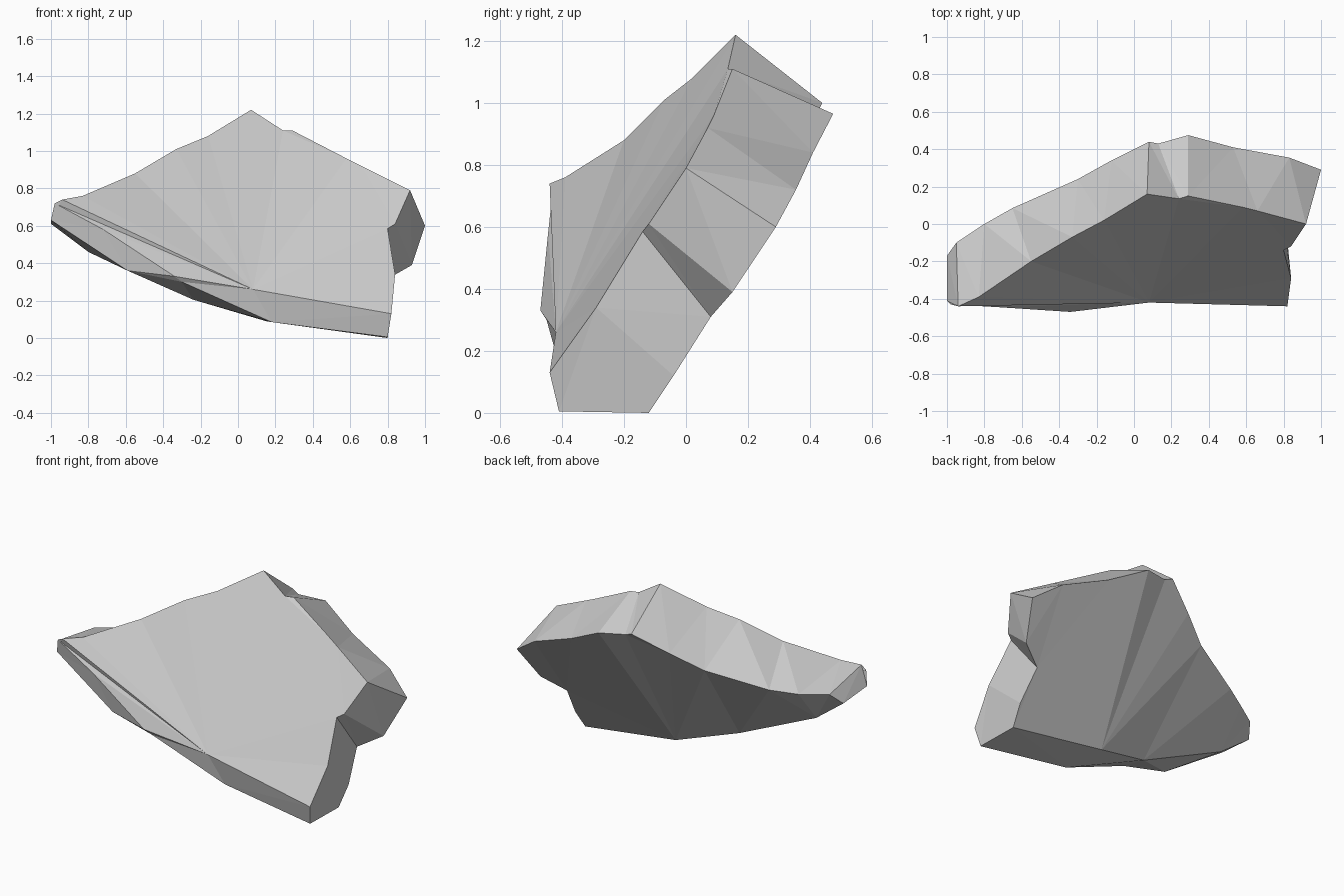
import bpy, bmesh

if "Cube" in bpy.data.objects:
    bpy.data.objects.remove(bpy.data.objects["Cube"])

# Front rim of the slab: along the top, down the right side, back along the bottom
front = [(-.94, -.44, .74), (-.83, -.39, .76), (-.55, -.20, .88), (-.33, -.07, 1.01),
         (-.16, .02, 1.08), (.07, .16, 1.22), (.24, .135, 1.11), (.29, .15, 1.11),
         (.58, .09, .96), (.66, .07, .92), (.92, 0, .79), (.84, -.12, .61),
         (.80, -.14, .585), (.84, -.29, .34), (.82, -.44, .13), (.08, -.42, .26),
         (-.34, -.47, .33), (-.72, -.445, .58), (-.98, -.43, .72)]

# Back rim, matched point for point
back = [(-.95, -.10, .68), (-.80, 0, .68), (-.65, .085, .70), (-.30, .24, .79),
        (-.12, .34, .89), (.08, .44, 1.0), (.13, .43, .98), (.29, .475, .965),
        (.53, .41, .84), (.83, .355, .72), (1, .29, .60), (.93, .15, .39),
        (.79, .08, .31), (.815, -.04, .12), (.80, -.12, 0), (.15, -.11, .09),
        (-.24, -.20, .205), (-.80, -.18, .46), (-1, -.17, .61)]

# Chipped ridge running under the front face, for the bottom points only
ridge = [(.80, -.41, .005), (.18, -.39, .085), (-.30, -.45, .30),
         (-.59, -.43, .36), (-1, -.41, .63)]

bm = bmesh.new()
F, B, R = ([bm.verts.new(p) for p in ring] for ring in (front, back, ridge))
last = len(F) - 1
start = last - len(R) + 1

# Front face, and back face in two facets
bm.faces.new(F)
bm.faces.new(B[:8] + B[15:])
bm.faces.new(B[7:16])

# Broken edge around the top and right side
for i in range(start - 1):
    bm.faces.new((F[i], F[i + 1], B[i + 1], B[i]))

# Right foot and left tip, where the ridge begins and ends
bm.faces.new((F[start - 1], F[start], R[0], B[start], B[start - 1]))
bm.faces.new((F[last], F[0], B[0], B[last], R[-1]))

# Underside: front chip and bottom strip
for k in range(len(R) - 1):
    i = start + k
    bm.faces.new((F[i], F[i + 1], R[k + 1], R[k]))
    bm.faces.new((R[k], R[k + 1], B[i + 1], B[i]))

bmesh.ops.triangulate(bm, faces=bm.faces[:], quad_method='SHORT_EDGE', ngon_method='BEAUTY')
bmesh.ops.recalc_face_normals(bm, faces=bm.faces[:])
mesh = bpy.data.meshes.new("rock_shard")
bm.to_mesh(mesh)
bm.free()
bpy.context.collection.objects.link(bpy.data.objects.new("rock_shard", mesh))
